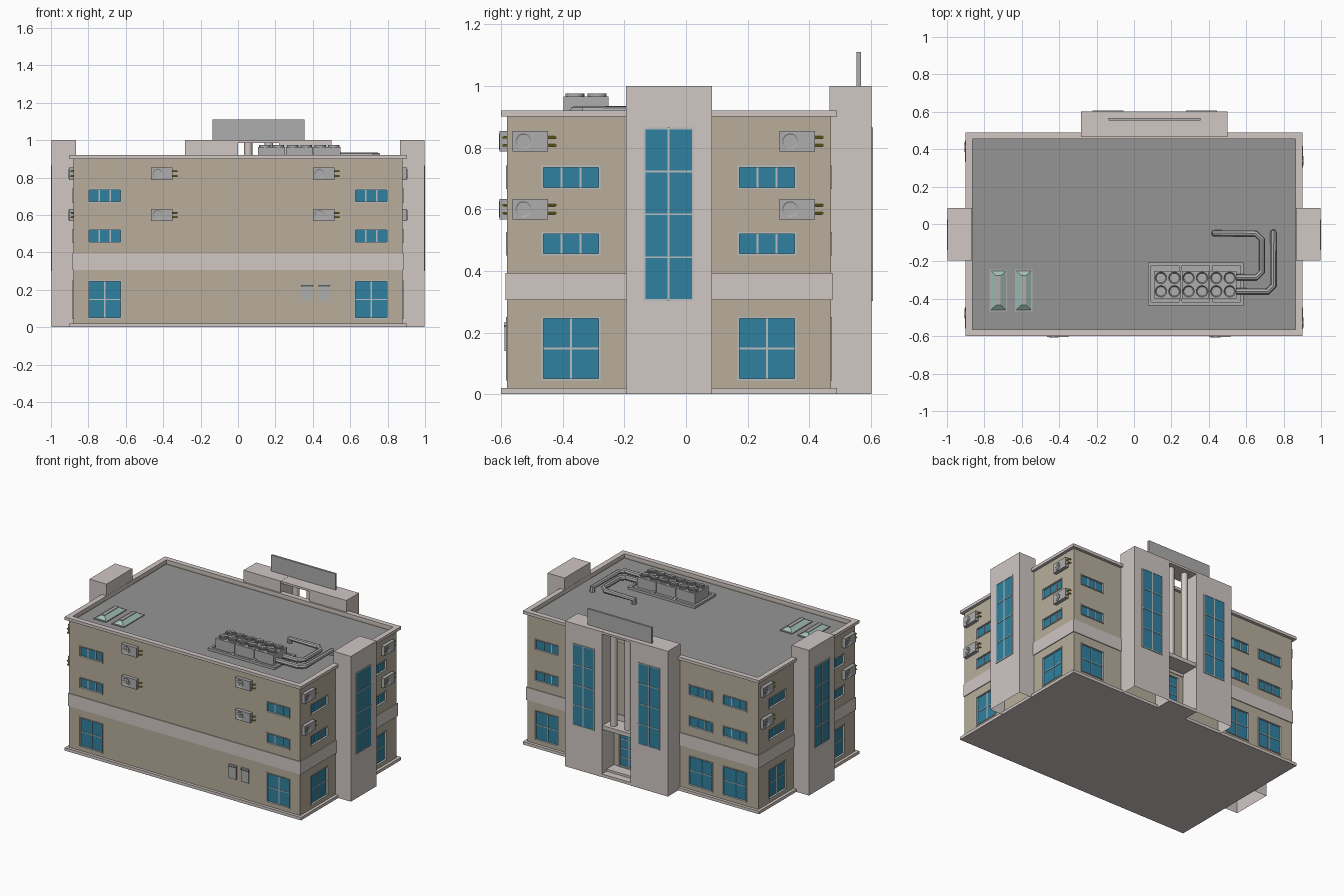
import bpy, bmesh
from math import pi, radians
from mathutils import Matrix, Vector

if "Cube" in bpy.data.objects:
    bpy.data.objects.remove(bpy.data.objects["Cube"])

T, R, I = Matrix.Translation, Matrix.Rotation, Matrix.Identity(4)
COLORS = {
    "wall": (0.48, 0.42, 0.33), "trim": (0.63, 0.57, 0.55), "roof": (0.30, 0.30, 0.30),
    "glass": (0.03, 0.22, 0.35), "frame": (0.50, 0.52, 0.52), "metal": (0.42, 0.42, 0.42),
    "dark": (0.12, 0.12, 0.13), "pipe": (0.45, 0.38, 0.03), "skylight": (0.36, 0.52, 0.47),
}
mats = {}
for key, col in COLORS.items():
    mats[key] = bpy.data.materials.new(key)
    mats[key].diffuse_color = (*col, 1)

parts = {}


def part(name, mat):
    return parts.setdefault(name, (bmesh.new(), mat))[0]


def box(bm, x0, x1, y0, y1, z0, z1, M=I):
    S = Matrix.Diagonal((x1 - x0, y1 - y0, z1 - z0, 1))
    C = T(((x0 + x1) / 2, (y0 + y1) / 2, (z0 + z1) / 2))
    return bmesh.ops.create_cube(bm, size=1, matrix=M @ C @ S)["verts"]


def cyl(bm, M, r, h, n=16):
    # cylinder standing on the local origin
    return bmesh.ops.create_cone(bm, cap_ends=True, segments=n, radius1=r, radius2=r,
                                 depth=h, matrix=M @ T((0, 0, h / 2)))["verts"]


def fan(bm, M, r, h):
    # round housing with a sunken top, hub and crossed blades
    verts = cyl(bm, M, r, h)
    bm.normal_update()
    axis = (M.to_3x3() @ Vector((0, 0, 1))).normalized()
    top = list({f for v in verts for f in v.link_faces if f.normal.dot(axis) > 0.9})
    bmesh.ops.inset_region(bm, faces=top, thickness=r * 0.2, depth=-h * 0.7)
    cyl(bm, M, r * 0.3, h * 0.9, 10)
    for k in range(3):
        box(bm, -r * 0.85, r * 0.85, -r * 0.09, r * 0.09, h * 0.2, h * 0.7, M @ R(k * pi / 3, 4, 'Z'))


def ring(bm, x, y0, y1, t, z0, z1):
    # rectangular rim, centred on x = 0
    box(bm, -x, x, y0, y0 + t, z0, z1)
    box(bm, -x, x, y1 - t, y1, z0, z1)
    for s in (-1, 1):
        a, b = sorted((s * x, s * (x - t)))
        box(bm, a, b, y0 + t, y1 - t, z0, z1)


# Local wall frames: x to the right seen from outside, y into the wall
SIDES = {
    "front": T((0, -0.58, 0)),
    "right": T((0.88, 0, 0)) @ R(pi / 2, 4, 'Z'),
    "back": T((0, 0.47, 0)) @ R(pi, 4, 'Z'),
    "left": T((-0.88, 0, 0)) @ R(-pi / 2, 4, 'Z'),
}
cut = part("wall_cutter", "wall")


def window(name, M, u0, u1, z0, z1, cols, rows, recess=0.012, w=0.006):
    glass, frame = part(name + "_glass", "glass"), part(name + "_frames", "frame")
    if recess:
        box(cut, u0, u1, -0.03, recess, z0, z1, M)
    g = recess - 0.002
    box(glass, u0, u1, g, g + 0.008, z0, z1, M)
    f = g - 0.003
    for i in range(cols + 1):
        u = u0 + (u1 - u0) * i / cols
        edge = i in (0, cols)
        box(frame, u - w / 2, u + w / 2, -0.004 if edge else f, g + 0.004, z0 - w / 2, z1 + w / 2, M)
    for j in range(rows + 1):
        z = z0 + (z1 - z0) * j / rows
        edge = j in (0, rows)
        box(frame, u0, u1, -0.004 if edge else f, g + 0.004, z - w / 2, z + w / 2, M)


def air_unit(name, M, u, z):
    L = M @ T((u, 0, z))
    box(part(name + "_air_units", "metal"), -0.0575, 0.0575, -0.024, 0.002, -0.033, 0.033, L)
    fan(part(name + "_air_unit_fans", "metal"),
        L @ T((-0.022, -0.022, 0)) @ R(radians(90), 4, 'X'), 0.026, 0.005)
    for dz in (-0.013, 0.013):
        pipes = part(name + "_air_unit_pipes", "pipe")
        cyl(pipes, L @ T((0.05, -0.012, dz)) @ R(pi / 2, 4, 'Y'), 0.004, 0.034, 8)
        cyl(pipes, L @ T((0.082, 0.003, dz)) @ R(pi / 2, 4, 'X'), 0.004, 0.017, 8)


# Main body, plinth, band and parapet
box(part("walls", "wall"), -0.88, 0.88, -0.58, 0.47, 0.005, 0.905)
box(cut, -0.865, 0.865, -0.565, 0.455, 0.885, 0.95)
box(part("plinth", "trim"), -0.9, 0.9, -0.6, 0.49, 0, 0.02)
box(part("belt_course", "trim"), -0.885, 0.885, -0.585, 0.475, 0.305, 0.393)
ring(part("parapet", "trim"), 0.9, -0.6, 0.49, 0.036, 0.9, 0.92)
box(part("roof_deck", "roof"), -0.866, 0.866, -0.566, 0.456, 0.88, 0.889)

# Windows on the four walls
COLUMNS = {
    "front": [(-0.8, -0.625), (0.625, 0.8)],
    "right": [(-0.465, -0.28), (0.17, 0.355)],
    "back": [(0.35, 0.53), (0.61, 0.79), (-0.82, -0.64)],
    "left": [(-0.355, -0.17), (0.28, 0.465)],
}
for side, spans in COLUMNS.items():
    for a, b in spans:
        window(side + "_window", SIDES[side], a, b, 0.048, 0.248, 2, 2)
        for z in (0.453, 0.668):
            window(side + "_window", SIDES[side], a, b, z, z + 0.07, 3, 1)

# Wall-mounted air units
for side, us in {"front": (-0.4075, 0.4575), "right": (-0.505, 0.36), "left": (-0.39, 0.5)}.items():
    for u in us:
        for z in (0.6, 0.82):
            air_unit(side, SIDES[side], u, z)

# Electric boxes on the front wall
for x in (0.34, 0.433):
    box(part("electric_boxes", "metal"), x, x + 0.058, -0.588, -0.579, 0.14, 0.235)
    box(part("electric_box_hoods", "dark"), x - 0.002, x + 0.06, -0.59, -0.579, 0.218, 0.225)


def tower(name, *dims):
    # tall shell with an open underside
    bm = part(name, "trim")
    verts = box(bm, *dims)
    bm.normal_update()
    low = {f for v in verts for f in v.link_faces if f.normal.z < -0.9}
    bmesh.ops.delete(bm, geom=list(low), context='FACES_ONLY')


# Side stair towers with tall windows
tower("right_tower", 0.865, 0.996, -0.195, 0.085, 0, 1)
tower("left_tower", -0.996, -0.865, -0.195, 0.085, 0, 1)
window("right_tower_window", T((0.996, 0, 0)) @ R(pi / 2, 4, 'Z'), -0.135, 0.022, 0.305, 0.862, 2, 4, 0)
window("left_tower_window", T((-0.996, 0, 0)) @ R(-pi / 2, 4, 'Z'), -0.022, 0.135, 0.305, 0.862, 2, 4, 0)

# Rear entrance: two pylons, lintel, columns, canopy, steps, door
BACK = T((0, 0.602, 0)) @ R(pi, 4, 'Z')
tower("entrance_pylon_a", -0.283, 0.0, 0.465, 0.602, 0, 1)
tower("entrance_pylon_b", 0.22, 0.5, 0.465, 0.602, 0, 1)
for x in (-0.14, 0.36):
    window("entrance_window", BACK, -x - 0.08, -x + 0.08, 0.305, 0.862, 2, 4, 0)
box(part("entrance_lintel", "trim"), -0.001, 0.221, 0.466, 0.601, 0.985, 0.9995)
box(part("entrance_canopy", "trim"), -0.001, 0.221, 0.465, 0.595, 0.325, 0.352)
for x in (0.055, 0.165):
    cyl(part("entrance_columns", "trim"), T((x, 0.55, 0.345)), 0.022, 0.645, 20)
box(part("entrance_steps", "trim"), 0, 0.22, 0.465, 0.6, 0, 0.02)
box(part("entrance_steps", "trim"), 0, 0.22, 0.465, 0.55, 0.02, 0.035)
window("entrance_door", SIDES["back"], -0.18, -0.04, 0.038, 0.285, 2, 4)

# Blank sign board
box(part("sign_board", "metal"), -0.135, 0.355, 0.553, 0.567, 0.998, 1.11)

# Hipped roof skylights
for x in (-0.725, -0.59):
    box(part("skylight_curbs", "metal"), x - 0.047, x + 0.047, -0.467, -0.243, 0.885, 0.895)
    for v in box(part("skylight_panes", "skylight"), x - 0.043, x + 0.043, -0.462, -0.248, 0.893, 0.915):
        if v.co.z > 0.9:
            v.co.x = x + (v.co.x - x) * 0.25
            v.co.y = -0.355 + (v.co.y + 0.355) * 0.72
    box(part("skylight_ridges", "metal"), x - 0.012, x + 0.012, -0.434, -0.276, 0.912, 0.918)

# Rooftop chiller: base frame, three cabinets, twelve fans
base = part("chiller_base", "metal")
for y in (-0.435, -0.222):
    box(base, 0.075, 0.585, y, y + 0.017, 0.885, 0.905)
for i in range(4):
    x = 0.075 + i * 0.1645
    box(base, x, x + 0.0165, -0.435, -0.205, 0.885, 0.904)
box(base, 0.08, 0.58, -0.43, -0.21, 0.885, 0.895)
for i in range(3):
    x = 0.108 + i * 0.148
    box(part("chiller_cabinets", "metal"), x, x + 0.144, -0.398, -0.252, 0.89, 0.965)
    for dx in (0.036, 0.108):
        for y in (-0.36, -0.288):
            fan(part("chiller_fans", "metal"), T((x + dx, y, 0.963)), 0.031, 0.012)

# Turn the collected parts into objects
objs = {}
for name, (bm, mat) in parts.items():
    me = bpy.data.meshes.new(name)
    bm.to_mesh(me)
    bm.free()
    me.materials.append(mats[mat])
    objs[name] = bpy.data.objects.new(name, me)
    bpy.context.collection.objects.link(objs[name])
mod = objs["walls"].modifiers.new("recesses", 'BOOLEAN')
mod.object, mod.operation, mod.solver = objs["wall_cutter"], 'DIFFERENCE', 'EXACT'
objs["wall_cutter"].hide_render = True
objs["wall_cutter"].display_type = 'WIRE'

for name in ("entrance_columns",):
    bpy.ops.object.select_all(action='DESELECT')
    objs[name].select_set(True)
    bpy.context.view_layer.objects.active = objs[name]
    bpy.ops.object.shade_smooth_by_angle(angle=radians(35))

# Roof ducts swept along bent paths
DUCTS = {
    "outer_duct": [(0.53, -0.36), (0.715, -0.36), (0.745, -0.33), (0.745, -0.045)],
    "inner_duct": [(0.53, -0.285), (0.655, -0.285), (0.685, -0.255), (0.685, -0.085),
                   (0.65, -0.05), (0.43, -0.05)],
}
for name, path in DUCTS.items():
    pts = [(x, y, 0.918) for x, y in path] + [(*path[-1], 0.887)]
    cu = bpy.data.curves.new(name, 'CURVE')
    cu.dimensions, cu.bevel_depth, cu.bevel_resolution, cu.use_fill_caps = '3D', 0.017, 2, True
    sp = cu.splines.new('POLY')
    sp.points.add(len(pts) - 1)
    for p, co in zip(sp.points, pts):
        p.co = (*co, 1)
    cu.materials.append(mats["metal"])
    ob = bpy.data.objects.new(name, cu)
    bpy.context.collection.objects.link(ob)
    bpy.ops.object.select_all(action='DESELECT')
    ob.select_set(True)
    bpy.context.view_layer.objects.active = ob
    bpy.ops.object.convert(target='MESH')
    bpy.ops.object.shade_flat()

for m in bpy.data.materials:
    if m.users and not m.is_grease_pencil:
        m.use_nodes = True
        m.node_tree.nodes["Principled BSDF"].inputs["Base Color"].default_value = m.diffuse_color
